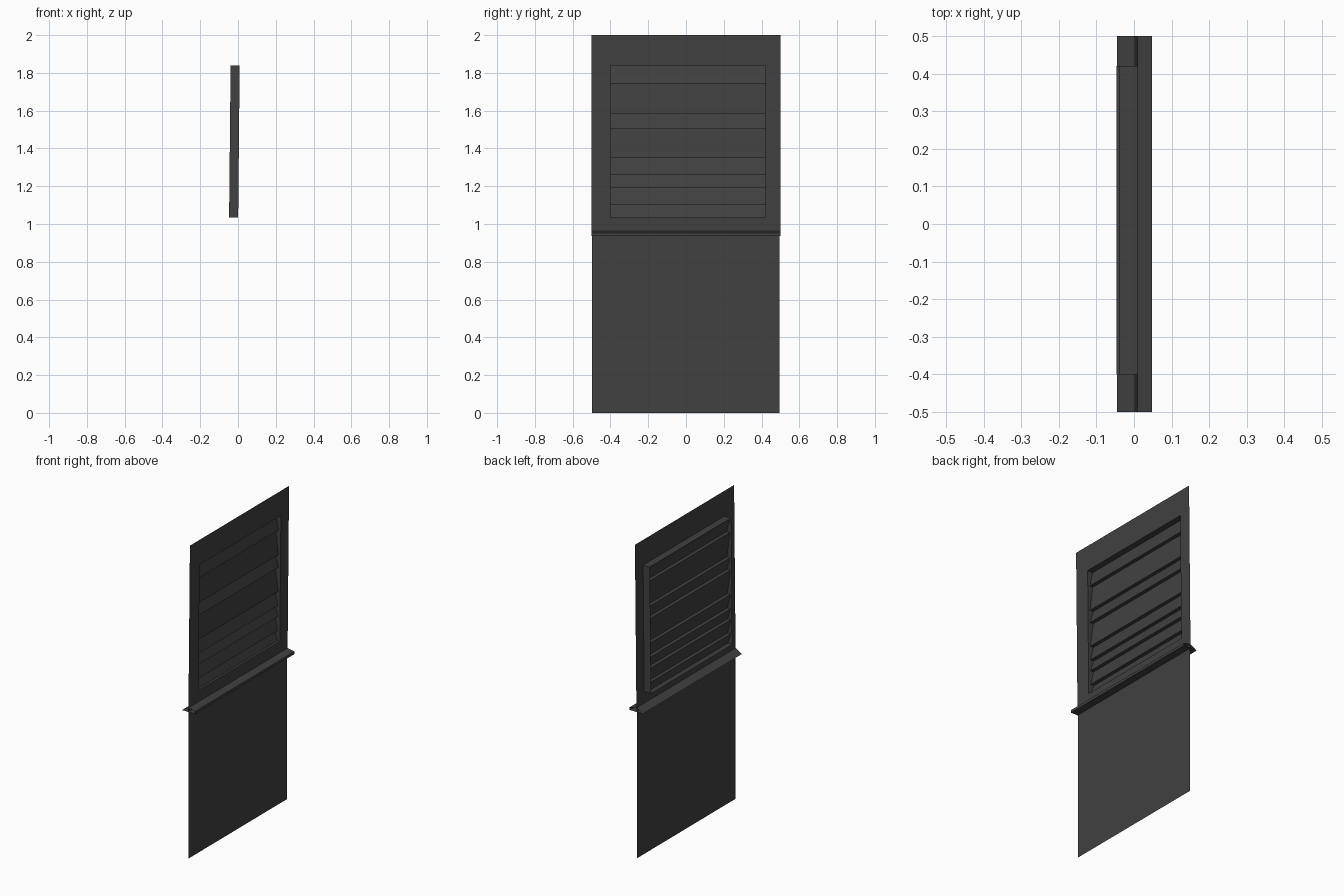
import bpy

if "Cube" in bpy.data.objects:
    bpy.data.objects.remove(bpy.data.objects["Cube"])

charcoal = bpy.data.materials.new("charcoal")
charcoal.use_nodes = True
COLOUR = (0.052, 0.052, 0.052, 1)
charcoal.diffuse_color = COLOUR
charcoal.node_tree.nodes["Principled BSDF"].inputs["Base Color"].default_value = COLOUR

LEDGE_Z = 0.95
Y0, Y1 = -0.40, 0.42        # window opening
Z0, Z1 = 1.035, 1.84
DEPTH = 0.048


def lean(x, z):
    """The upper half leans slightly towards +x."""
    return x + 0.01 * max(0, z - LEDGE_Z)


def make(name, verts, faces):
    mesh = bpy.data.meshes.new(name)
    mesh.from_pydata([(lean(x, z), y, z) for x, y, z in verts], [], faces)
    mesh.materials.append(charcoal)
    obj = bpy.data.objects.new(name, mesh)
    bpy.context.collection.objects.link(obj)
    return obj


def strip(name, profile, y0, y1, closed=False):
    """Extrude an (x, z) profile along y as an open sheet."""
    verts = [(x, y, z) for x, z in profile for y in (y0, y1)]
    n = len(profile)
    faces = []
    for i in range(n if closed else n - 1):
        j = (i + 1) % n
        faces.append((2 * i, 2 * i + 1, 2 * j + 1, 2 * j))
    return make(name, verts, faces)


def rectangle(x, y0, y1, z0, z1):
    return [(x, y0, z0), (x, y1, z0), (x, y1, z1), (x, y0, z1)]


ring = [(i, (i + 1) % 4, (i + 1) % 4 + 4, i + 4) for i in range(4)]

# Plain lower sheet and upper sheet with its window opening
make("lower_panel", rectangle(0, -0.497, 0.495, 0, LEDGE_Z), [(0, 1, 2, 3)])
make("upper_panel", rectangle(0, -0.5, 0.5, LEDGE_Z, 2)
     + rectangle(0, Y0, Y1, Z0, Z1), ring)

# Deep window surround behind the opening
make("window_surround", rectangle(0, Y0, Y1, Z0, Z1)
     + rectangle(-DEPTH, Y0, Y1, Z0, Z1), ring)

# Folded slats: each leans outwards, then steps back at its lower edge
FRONT, BACK = -0.015, -0.038
edges = [Z1, 1.745, 1.585, 1.505, 1.35, 1.26, 1.19, 1.10, Z0]
slats = []
for top, bottom in zip(edges, edges[1:]):
    slats += [(BACK, top), (FRONT, bottom)]
strip("window_slats", slats[::-1], Y0, Y1)

# Folded sill between the two panels, open at its ends
strip("sill", [(-0.045, 0.936), (0.048, 0.936), (0.048, 0.953), (0, 0.962)],
      -0.5, 0.5, closed=True)
